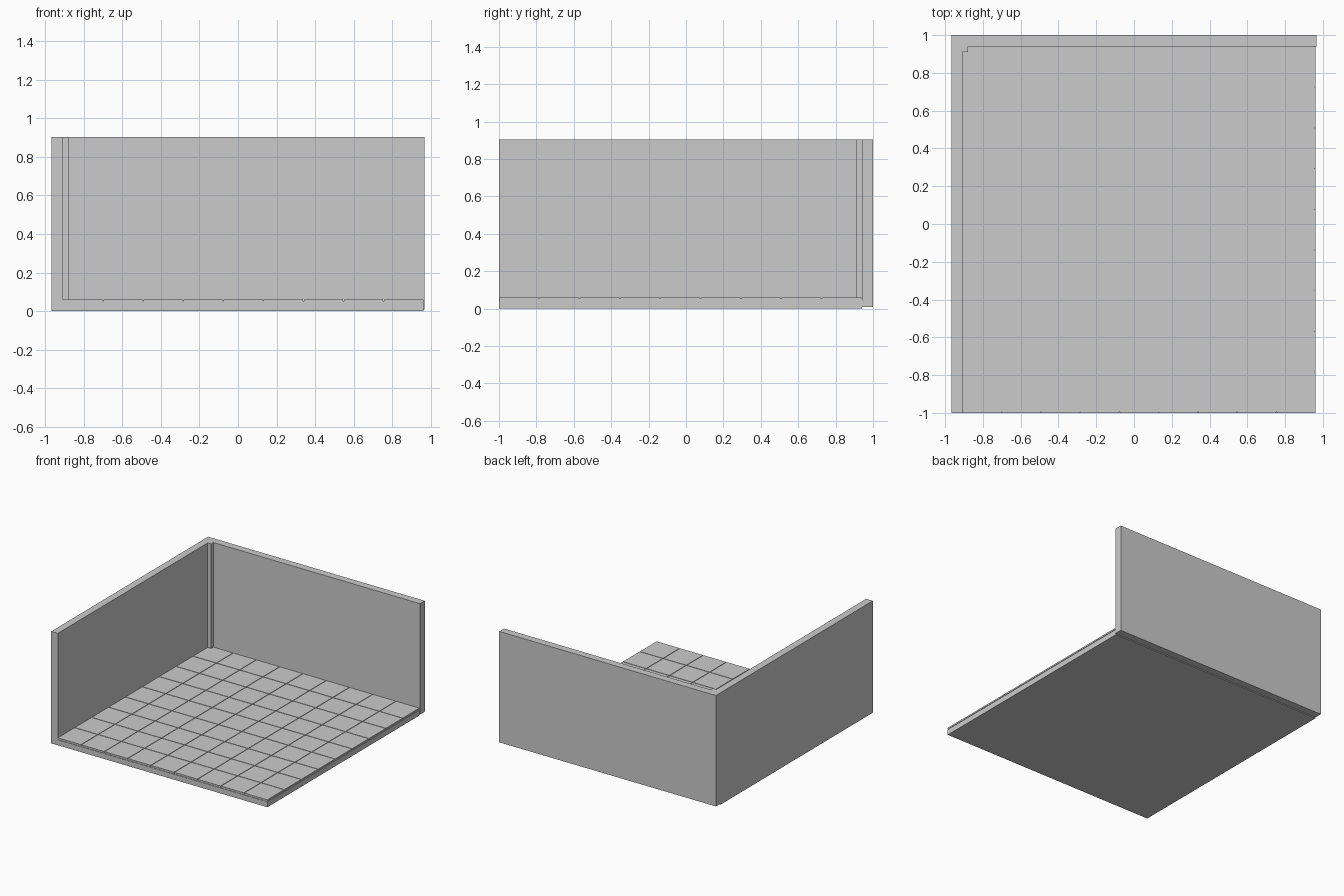
import bpy, bmesh

if "Cube" in bpy.data.objects:
    bpy.data.objects.remove(bpy.data.objects["Cube"])


def finish(name, bm):
    bmesh.ops.recalc_face_normals(bm, faces=bm.faces)
    mesh = bpy.data.meshes.new(name)
    bm.to_mesh(mesh)
    bm.free()
    obj = bpy.data.objects.new(name, mesh)
    bpy.context.collection.objects.link(obj)
    return obj


def add_box(bm, lo, hi):
    verts = bmesh.ops.create_cube(bm, size=1)["verts"]
    for v in verts:
        for i in range(3):
            v.co[i] = hi[i] if v.co[i] > 0 else lo[i]


def box(name, lo, hi):
    bm = bmesh.new()
    add_box(bm, lo, hi)
    return finish(name, bm)


# L-shaped walls with a small square corner post, extruded from the plan
plan = [(-0.967, -1), (-0.908, -1), (-0.908, 0.91), (-0.878, 0.91),
        (-0.878, 0.94), (0.967, 0.94), (0.967, 1), (-0.967, 1)]
Z_WALL, Z_TOP = 0.008, 0.903
bm = bmesh.new()
face = bm.faces.new([bm.verts.new((x, y, Z_WALL)) for x, y in plan])
ext = bmesh.ops.extrude_face_region(bm, geom=[face], use_keep_orig=True)
for g in ext["geom"]:
    if isinstance(g, bmesh.types.BMVert):
        g.co.z = Z_TOP
finish("walls", bm)

# Floor: thin base plate under the left wall, slab, and recessed tile bed
X0, X1, Y0, Y1 = -0.908, 0.962, -1.0, 0.94
box("base_plate", (-0.967, Y0, 0), (X1, Y1, Z_WALL))
box("floor_slab", (X0, Y0, Z_WALL), (X1, Y1, 0.044))
box("tile_bed", (X0, Y0 + 0.004, 0.044), (X1 - 0.004, Y1, 0.053))

# 9 x 9 floor tiles with narrow grooves
N, GAP = 9, 0.005
px, py = (X1 - X0) / N, (Y1 - Y0) / N
bm = bmesh.new()
for i in range(N):
    for j in range(N):
        x, y = X0 + i * px, Y0 + j * py
        add_box(bm,
                (x + (GAP / 2 if i else 0), y + (GAP / 2 if j else 0), 0.048),
                (x + px - (GAP / 2 if i < N - 1 else 0),
                 y + py - GAP / 2, 0.06))
finish("floor_tiles", bm)
